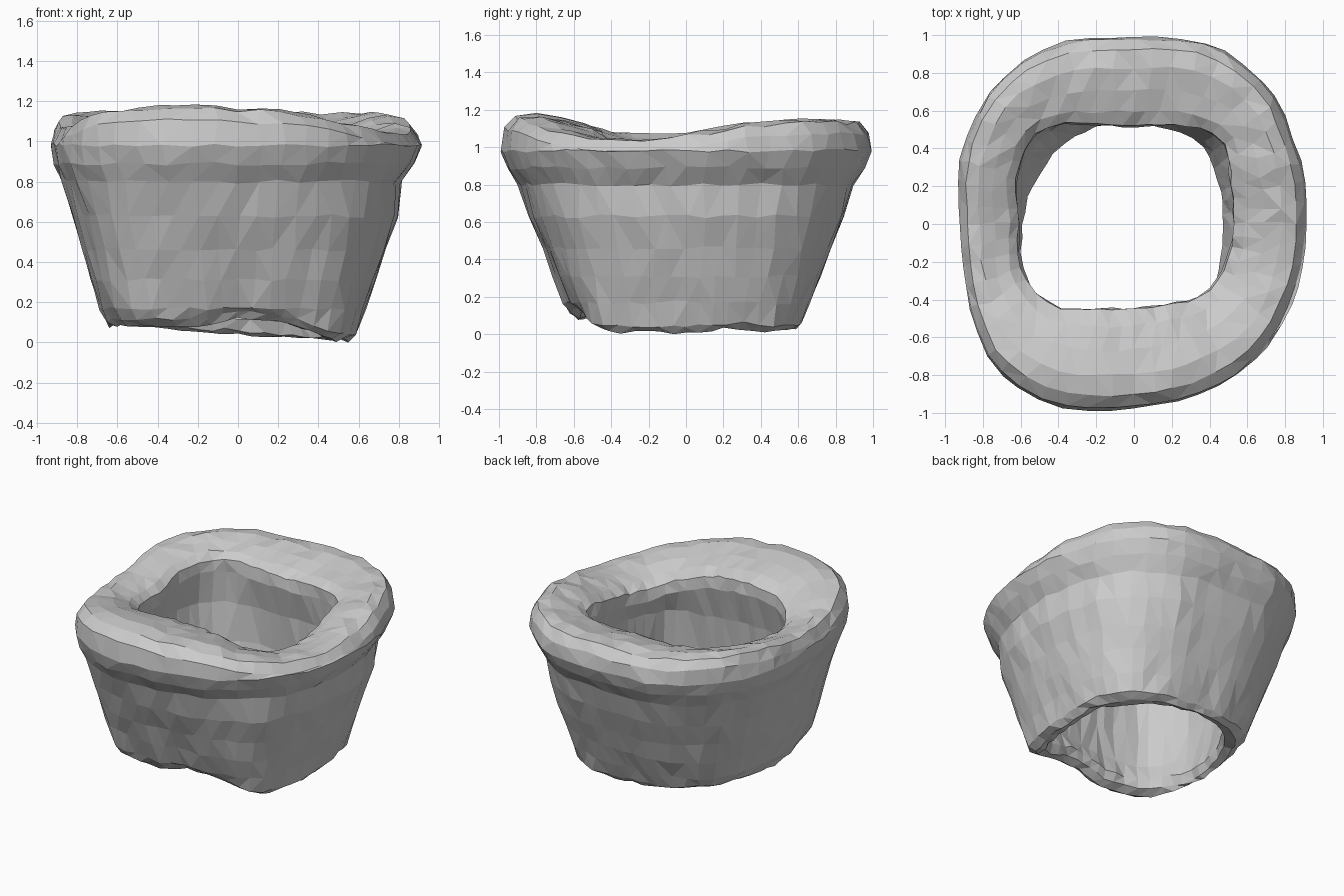
import bpy, bmesh, math, random

if "Cube" in bpy.data.objects:
    bpy.data.objects.remove(bpy.data.objects["Cube"])

random.seed(4)
SEG = 52

# Values around the ring, every 22.5 degrees starting at +x
RIM_R = [.92, .945, 1.01, 1.03, .985, 1.035, 1.04, .985, .925, .955, 1.06, 1.045, .975, .97, .965, .93]
WALL_R = [.62, .66, .73, .69, .65, .68, .73, .70, .68, .72, .80, .70, .61, .64, .70, .64]
LIP_R = [.52, .55, .63, .56, .51, .56, .69, .66, .60, .64, .60, .48, .44, .45, .52, .52]
HOLE_R = [.47, .49, .54, .54, .53, .55, .56, .57, .59, .63, .64, .54, .49, .50, .55, .49]
TOP_Z = [1.07, 1.12, 1.14, 1.14, 1.14, 1.14, 1.15, 1.13, 1.08, 1.08, 1.14, 1.175, 1.165, 1.14, 1.07, 1.04]
BASE_Z = [.01, .03, .01, .02, .04, .05, .08, .09, .08, .08, .09, .08, .12, .10, .02, .01]


def around(vals, a):
    """Smooth periodic interpolation of vals at angle a."""
    n = len(vals)
    f = (a / math.tau * n) % n
    i = int(f)
    t = f - i
    p, q, r, s = (vals[(i + k) % n] for k in (-1, 0, 1, 2))
    return q + .5 * t * (r - p + t * (2 * p - 5 * q + 4 * r - s + t * (3 * (q - r) + s - p)))


def section(a):
    """Closed wall cross-section (radius, height) at angle a."""
    rim, wall, lip, hole, top, base = (around(v, a) for v in
                                       (RIM_R, WALL_R, LIP_R, HOLE_R, TOP_Z, BASE_Z))
    under = .025 * (1 + math.cos(a))          # rim overhangs more on the right

    def out(t):
        return wall + (rim - wall) * t

    def flat(t):
        return lip + (rim - lip) * t
    return [
        # outside wall, from the foot up to the overhanging rim
        (hole + .5 * (wall - hole), base),
        (wall - .03, base + .03),
        (out(.03), .17), (out(.20), .31), (out(.37), .46), (out(.57), .63),
        (out(.80) - under, .80), (out(.93) - .5 * under, .89),
        (rim, .98), (rim - .012, top - .07),
        # top of the rim, dipping toward the opening
        (flat(.86), top - .01), (flat(.66), top), (flat(.42), top - .02),
        (flat(.18), top - .05), (lip + .01, top - .09),
        # inside wall down to the lower opening
        (lip + .005, top - .17), (lip * .75 + hole * .25 + .05, .76),
        (lip * .4 + hole * .6 + .06, .50), (hole + .035, .28),
        (hole, base + .08), (hole + .02, base + .02),
    ]


# Loft the section round the ring with a little hand-shaped irregularity
bm = bmesh.new()
rings = []
for i in range(SEG):
    a = math.tau * i / SEG
    ring = []
    for r, z in section(a):
        b = a + random.uniform(-.02, .02)
        r += random.uniform(-.007, .007)
        z = max(0, z + random.uniform(-.01, .01))
        ring.append(bm.verts.new((r * math.cos(b), r * math.sin(b), z)))
    rings.append(ring)
for i, ring in enumerate(rings):
    nxt = rings[(i + 1) % SEG]
    n = len(ring)
    for j in range(n):
        k = (j + 1) % n
        bm.faces.new((ring[j], nxt[j], nxt[k], ring[k]))
bmesh.ops.triangulate(bm, faces=bm.faces[:], quad_method='SHORT_EDGE')
bmesh.ops.recalc_face_normals(bm, faces=bm.faces[:])
mesh = bpy.data.meshes.new("open_tapered_bowl")
bm.to_mesh(mesh)
bm.free()
bpy.context.collection.objects.link(bpy.data.objects.new("open_tapered_bowl", mesh))
